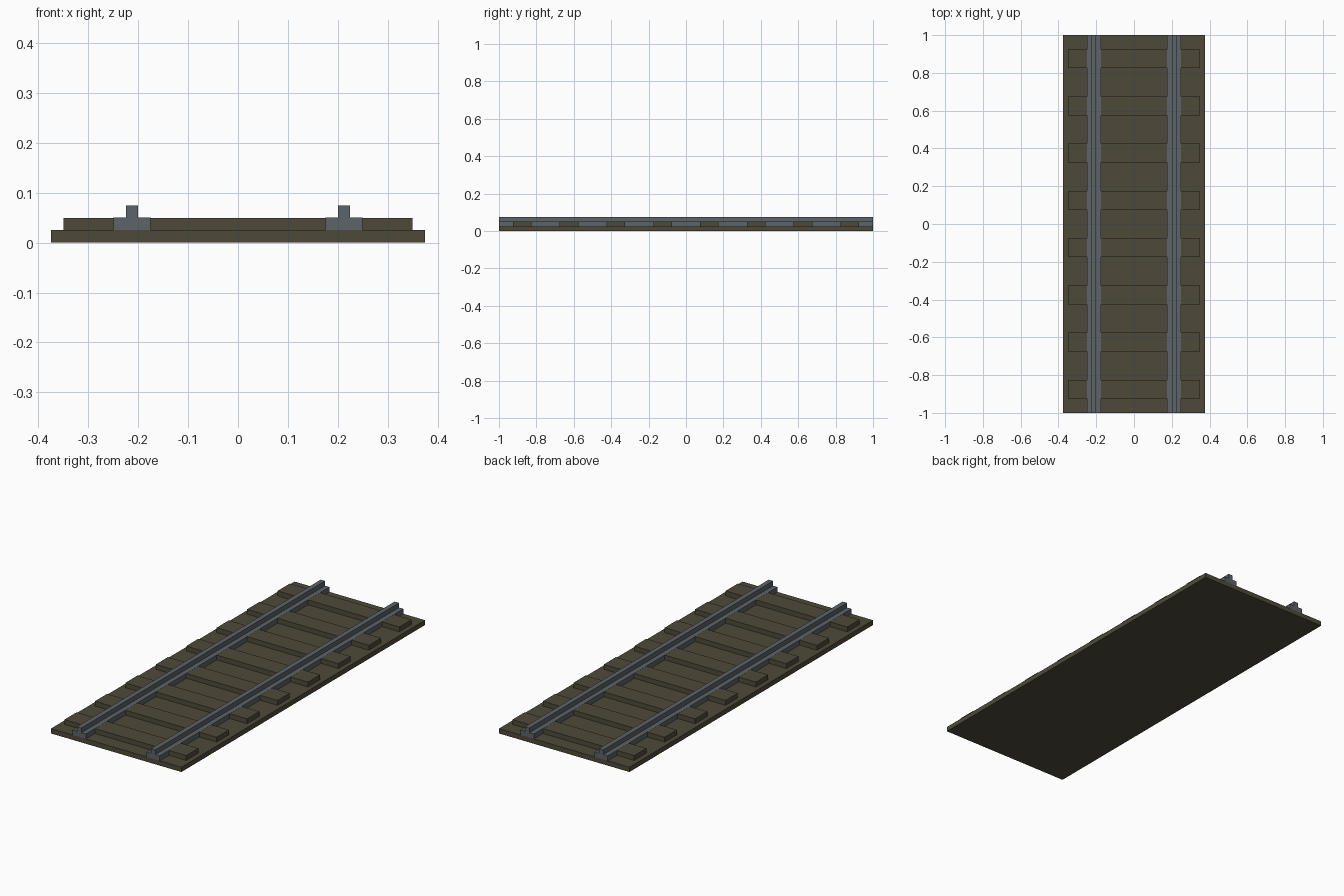
import bpy
import bmesh

cube = bpy.data.objects.get("Cube")
if cube:
    bpy.data.objects.remove(cube, do_unlink=True)


def make_material(name, rgb):
    mat = bpy.data.materials.new(name)
    mat.use_nodes = True
    mat.diffuse_color = (*rgb, 1)
    mat.node_tree.nodes["Principled BSDF"].inputs["Base Color"].default_value = (*rgb, 1)
    return mat


def extrude_profile(name, profile, y0, y1, mat):
    """Extrude a closed x-z profile along y."""
    bm = bmesh.new()
    face = bm.faces.new([bm.verts.new((x, y0, z)) for x, z in profile])
    ext = bmesh.ops.extrude_face_region(bm, geom=[face])
    moved = [g for g in ext["geom"] if isinstance(g, bmesh.types.BMVert)]
    bmesh.ops.translate(bm, verts=moved, vec=(0, y1 - y0, 0))
    bmesh.ops.recalc_face_normals(bm, faces=bm.faces)
    mesh = bpy.data.meshes.new(name)
    bm.to_mesh(mesh)
    bm.free()
    mesh.materials.append(mat)
    obj = bpy.data.objects.new(name, mesh)
    bpy.context.collection.objects.link(obj)
    return obj


def rect(half_width, z0, z1):
    return [(-half_width, z0), (half_width, z0), (half_width, z1), (-half_width, z1)]


wood = make_material("dark brown wood", (0.076, 0.068, 0.042))
steel = make_material("grey steel", (0.109, 0.125, 0.138))

# Flat track bed
extrude_profile("track_bed", rect(0.375, 0, 0.025), -1, 1, wood)

# Eight evenly spaced sleepers
for i in range(8):
    y = -0.875 + 0.25 * i
    extrude_profile(f"sleeper_{i + 1}", rect(0.35, 0.025, 0.05), y - 0.05, y + 0.05, wood)

# Stepped rails: wide foot with a narrow head, foot just proud of the sleepers
foot, head, foot_top, rail_top = 0.0375, 0.0125, 0.0505, 0.075
half = [(foot, 0.025), (foot, foot_top), (head, foot_top), (head, rail_top)]
rail_profile = half + [(-x, z) for x, z in reversed(half)]
for name, cx in (("left_rail", 0.2125), ("right_rail", -0.2125)):
    extrude_profile(name, [(x + cx, z) for x, z in rail_profile], -1, 1, steel)
